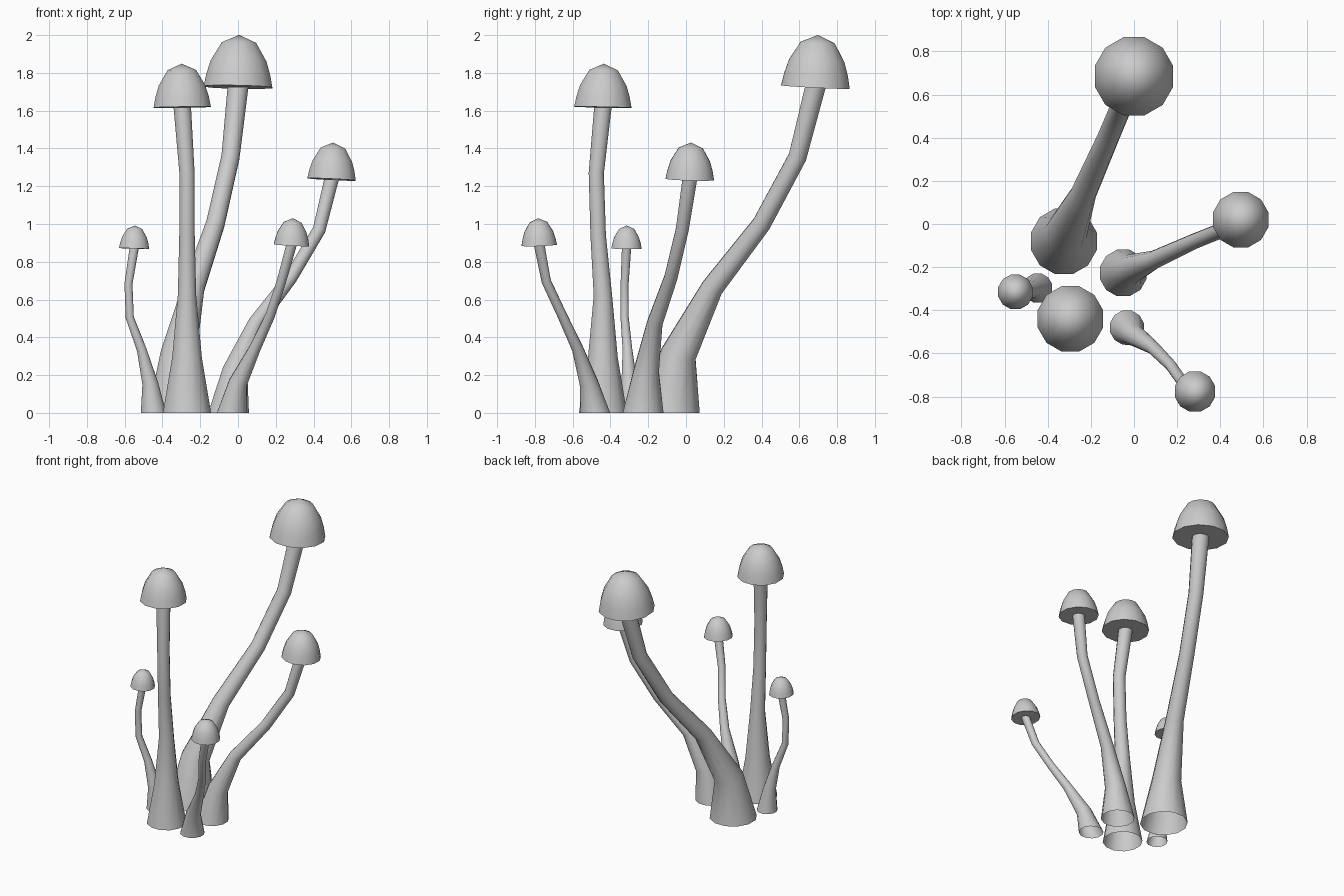
import bpy, bmesh, math
from mathutils import Vector, Quaternion

cube = bpy.data.objects.get("Cube")
if cube:
    bpy.data.objects.remove(cube, do_unlink=True)

SIDES = 12
UP = Vector((0, 0, 1))

# Shared proportions: bend heights along a stalk, and sizes relative to the cap radius
BEND_HEIGHTS = (0, .18, .385, .58, .785, 1)
STALK_RADII = (.84, .52, .32, .27, .265, .305)
CAP_PROFILE = ((1, 0), (.93, .24), (.81, .5), (.5, .85))
CAP_HEIGHT = 1.47
CAP_LEAN = .2

grey = bpy.data.materials.new("pale_grey")
grey.use_nodes = True
grey.diffuse_color = (.6, .6, .6, 1)
grey.node_tree.nodes["Principled BSDF"].inputs["Base Color"].default_value = grey.diffuse_color


def add_ring(bm, centre, radius, turn):
    """A circle of vertices, turned away from level."""
    verts = []
    for i in range(SIDES):
        angle = math.tau * (i + .5) / SIDES
        offset = turn @ Vector((math.cos(angle), math.sin(angle), 0))
        verts.append(bm.verts.new(centre + offset * radius))
    return verts


def bridge(bm, rings):
    """Walls of quads between each ring and the next."""
    for low, high in zip(rings, rings[1:]):
        for i in range(SIDES):
            j = (i + 1) % SIDES
            bm.faces.new((low[i], low[j], high[j], high[i]))


def finish(bm, name):
    """Turn the bmesh into a smooth-shaded object with sharp rims."""
    mesh = bpy.data.meshes.new(name)
    bm.to_mesh(mesh)
    bm.free()
    mesh.materials.append(grey)
    obj = bpy.data.objects.new(name, mesh)
    bpy.context.collection.objects.link(obj)
    bpy.ops.object.select_all(action='DESELECT')
    obj.select_set(True)
    bpy.context.view_layer.objects.active = obj
    bpy.ops.object.shade_smooth_by_angle(angle=math.radians(50))


def add_stalk(name, points, cap_radius):
    """Bent, flared tube, open at the ground, with level ends."""
    bm = bmesh.new()
    rings = []
    for i, point in enumerate(points):
        turn = Quaternion()
        if 0 < i < len(points) - 1:
            ahead = (points[i + 1] - point).normalized()
            behind = (point - points[i - 1]).normalized()
            turn = UP.rotation_difference(ahead + behind)
        rings.append(add_ring(bm, point, STALK_RADII[i] * cap_radius, turn))
    bridge(bm, rings)
    finish(bm, name)


def add_cap(name, centre, radius, direction):
    """Bell-shaped cap with a flat underside, leaning a little with its stalk."""
    bm = bmesh.new()
    turn = UP.rotation_difference(UP.lerp(direction / direction.z, CAP_LEAN))
    axis = turn @ UP * CAP_HEIGHT * radius
    rings = [add_ring(bm, centre + axis * h, r * radius, turn) for r, h in CAP_PROFILE]
    bridge(bm, rings)
    tip = bm.verts.new(centre + axis)
    top = rings[-1]
    for i in range(SIDES):
        bm.faces.new((top[i], top[(i + 1) % SIDES], tip))
    bm.faces.new(reversed(rings[0]))
    finish(bm, name)


def add_mushroom(name, height, cap_radius, bends):
    """One mushroom from its ground plan of bends, base first."""
    points = [Vector((x, y, h * height)) for (x, y), h in zip(bends, BEND_HEIGHTS)]
    add_stalk(name + "_stalk", points, cap_radius)
    add_cap(name + "_cap", points[-1], cap_radius, points[-1] - points[-2])


add_mushroom("back_tall", 1.725, .188,
             [(-.325, -.08), (-.315, -.04), (-.235, .14), (-.12, .4), (-.04, .59), (0, .685)])
add_mushroom("front_tall", 1.618, .157,
             [(-.27, -.44), (-.27, -.44), (-.27, -.44), (-.27, -.465), (-.27, -.475), (-.295, -.44)])
add_mushroom("left", 1.236, .133,
             [(-.05, -.227), (-.015, -.21), (.095, -.165), (.28, -.08), (.43, -.02), (.495, .02)])
add_mushroom("front_small", .888, .097,
             [(-.033, -.48), (0, -.515), (.09, -.575), (.17, -.655), (.23, -.74), (.283, -.777)])
add_mushroom("right_small", .87, .083,
             [(-.447, -.297), (-.465, -.3), (-.51, -.31), (-.573, -.325), (-.58, -.325), (-.55, -.315)])
